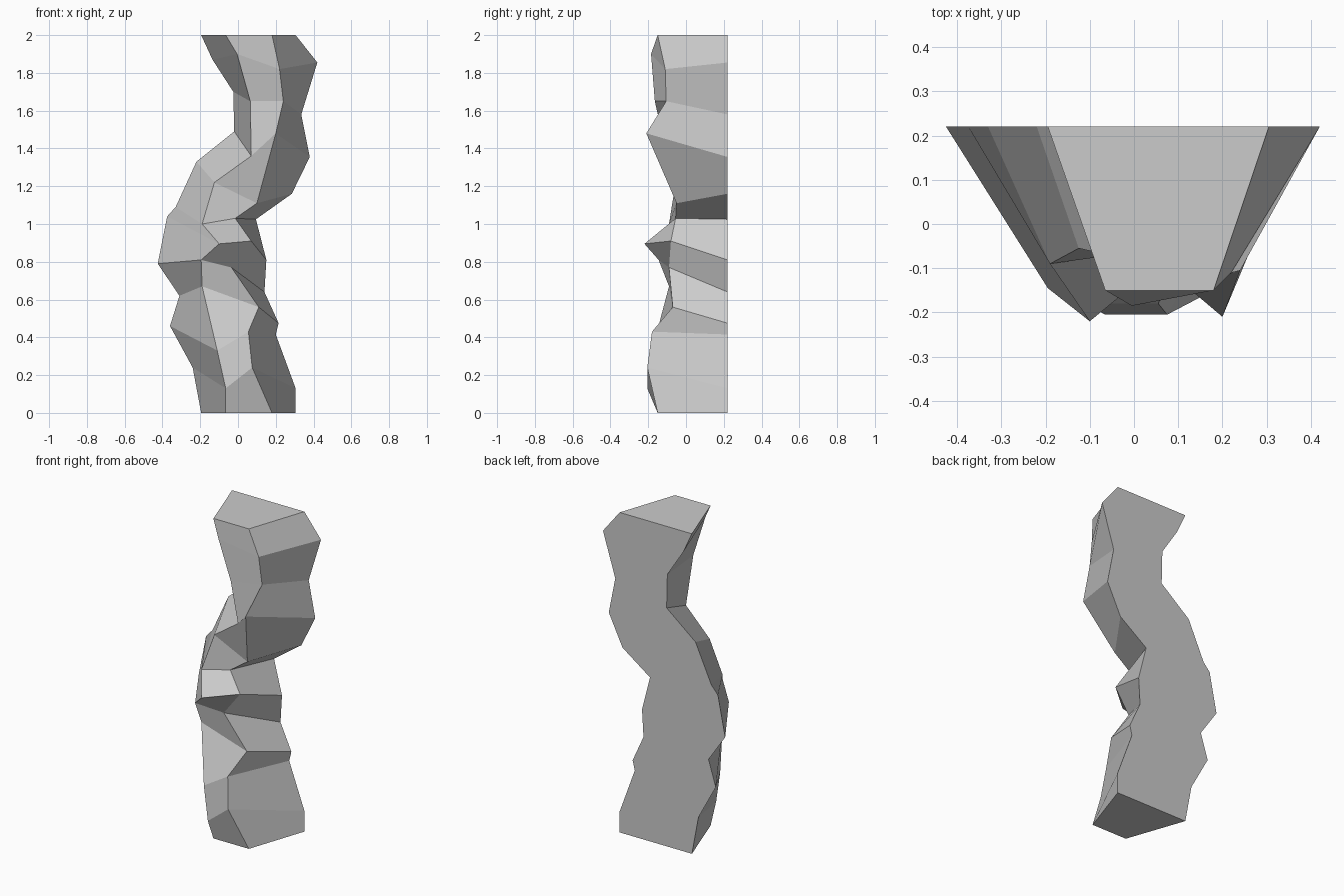
import bpy, bmesh

BACK = 0.22  # flat rear plane

# Shared end profile: back left x, front left x, front right x, back right x
def end_ring(z):
    return (-0.195, z, -0.065, -0.15, z, 0.18, -0.15, z, 0.305, z)

# Faceted rings: back left x,z | front left x,y,z | front right x,y,z | back right x,z
rings = [
    end_ring(0),
    (-0.24, 0.24, -0.065, -0.205, 0.13, 0.075, -0.205, 0.24, 0.305, 0.13),
    (-0.36, 0.46, -0.11, -0.18, 0.33, 0.055, -0.18, 0.43, 0.20, 0.415),
    (-0.31, 0.62, -0.19, -0.09, 0.67, 0.11, -0.07, 0.56, 0.215, 0.475),
    (-0.425, 0.79, -0.195, -0.145, 0.81, -0.035, -0.09, 0.77, 0.14, 0.64),
    (-0.375, 1.04, -0.10, -0.22, 0.895, 0.07, -0.08, 0.91, 0.15, 0.81),
    (-0.33, 1.09, -0.19, -0.09, 1.00, -0.015, -0.055, 1.03, 0.095, 1.025),
    (-0.22, 1.33, -0.125, -0.055, 1.22, 0.10, -0.05, 1.11, 0.285, 1.16),
    (-0.02, 1.49, 0.07, -0.10, 1.36, 0.20, -0.21, 1.48, 0.38, 1.355),
    (-0.025, 1.70, 0.065, -0.165, 1.65, 0.24, -0.105, 1.65, 0.335, 1.58),
    (-0.135, 1.87, -0.005, -0.185, 1.90, 0.22, -0.11, 1.82, 0.42, 1.855),
    end_ring(2),
]

# Rock pillar: loft the rings, then cap both ends
bm = bmesh.new()
loops = []
for blx, blz, flx, fly, flz, frx, fry, frz, brx, brz in rings:
    pts = [(blx, BACK, blz), (flx, fly, flz), (frx, fry, frz), (brx, BACK, brz)]
    loops.append([bm.verts.new(p) for p in pts])
for low, high in zip(loops, loops[1:]):
    for i in range(4):
        j = (i + 1) % 4
        bm.faces.new((low[i], low[j], high[j], high[i]))
bm.faces.new(loops[0][::-1])
bm.faces.new(loops[-1])
bmesh.ops.recalc_face_normals(bm, faces=bm.faces)

mesh = bpy.data.meshes.new("rock_pillar")
bm.to_mesh(mesh)
bm.free()
bpy.context.collection.objects.link(bpy.data.objects.new("rock_pillar", mesh))
